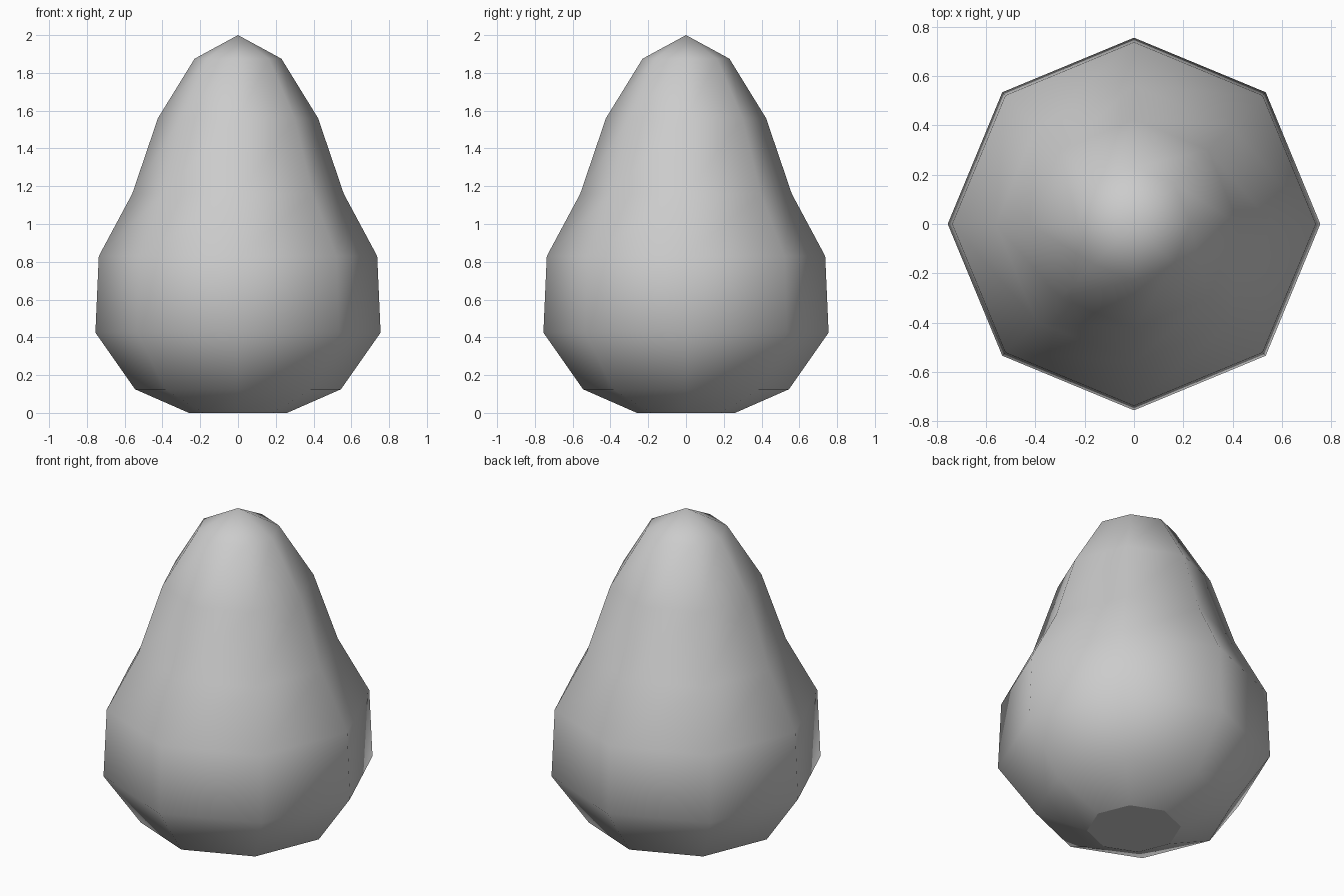
import bpy
import bmesh
from math import cos, sin, tau

cube = bpy.data.objects.get("Cube")
if cube:
    bpy.data.objects.remove(cube, do_unlink=True)

SIDES = 8
# Pear outline as (radius, height), from the base rim to the shoulder of the tip
PROFILE = [(0.26, 0.0), (0.545, 0.125), (0.755, 0.425), (0.737, 0.83),
           (0.56, 1.16), (0.424, 1.56), (0.23, 1.875)]
TIP_HEIGHT = 2.0

# Plain grey skin
skin = bpy.data.materials.new("light_grey")
skin.use_nodes = True
colour = (0.6, 0.6, 0.6, 1.0)
skin.diffuse_color = colour
shader = next(n for n in skin.node_tree.nodes if n.type == "BSDF_PRINCIPLED")
shader.inputs["Base Color"].default_value = colour

# Turned body: rings of vertices joined by bands, closed by a tip fan
bm = bmesh.new()
rings = [[bm.verts.new((r * cos(tau * i / SIDES), r * sin(tau * i / SIDES), z))
          for i in range(SIDES)] for r, z in PROFILE]
tip = bm.verts.new((0, 0, TIP_HEIGHT))
for i in range(SIDES):
    j = (i + 1) % SIDES
    for low, high in zip(rings, rings[1:]):
        bm.faces.new((low[i], low[j], high[j], high[i]))
    bm.faces.new((rings[-1][i], rings[-1][j], tip))
for face in bm.faces:
    face.smooth = True

# Flat base with a crisp rim
base = bm.faces.new(rings[0][::-1])
for edge in base.edges:
    edge.smooth = False

mesh = bpy.data.meshes.new("pear_body")
bm.to_mesh(mesh)
bm.free()
mesh.materials.append(skin)
body = bpy.data.objects.new("pear_body", mesh)
bpy.context.collection.objects.link(body)
